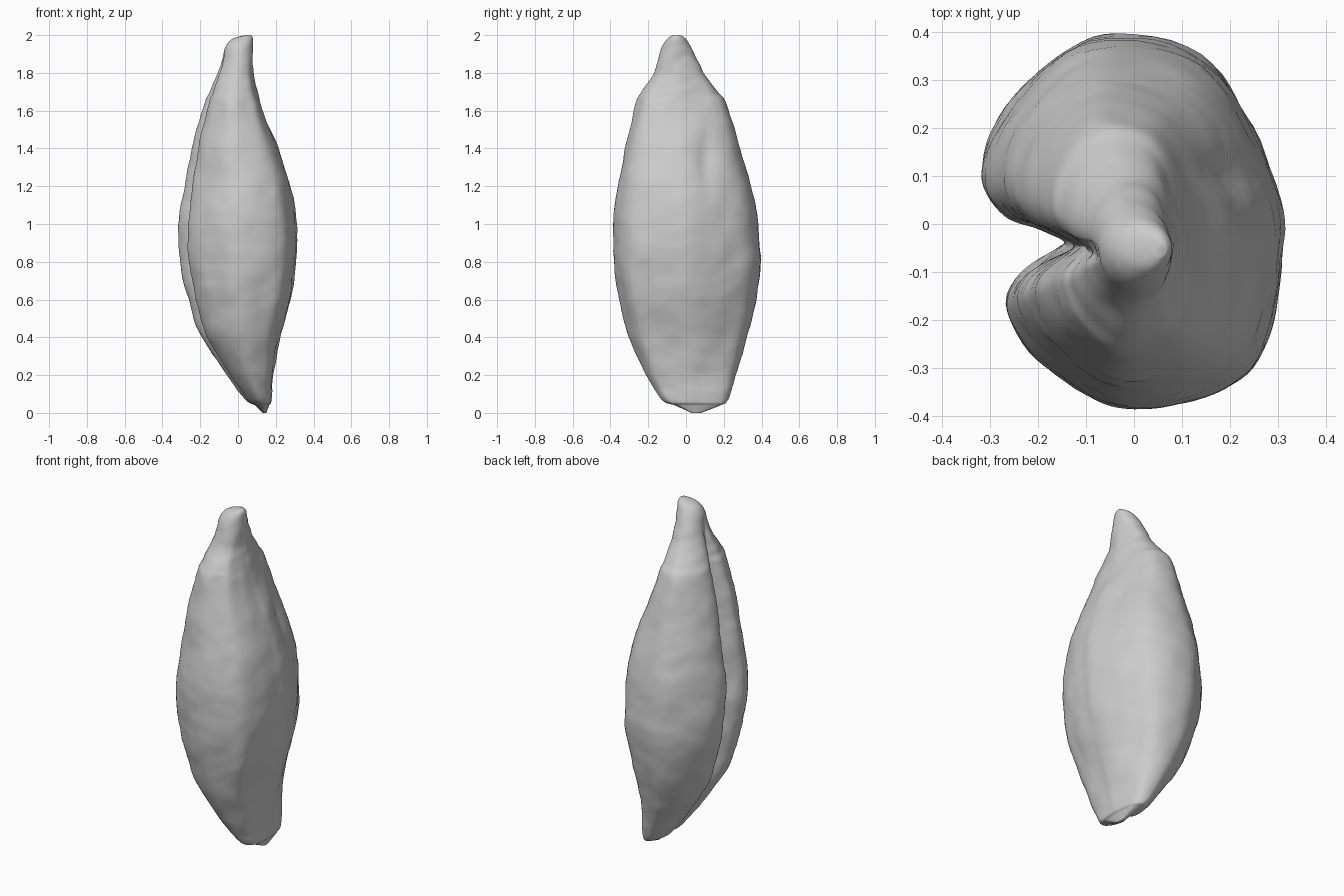
import bpy
import bmesh
import math
from mathutils import Vector, noise

default_cube = bpy.data.objects.get("Cube")
if default_cube:
    bpy.data.objects.remove(default_cube, do_unlink=True)

SIDES_PER_SPAN = 6
RINGS_PER_SPAN = 7

# Outline of the grain by height: z, x min, x max, y min, y max
OUTLINE = [
    (0, .13, .15, .03, .08),
    (.04, .09, .165, -.06, .18),
    (.07, .04, .18, -.13, .22),
    (.2, -.06, .185, -.21, .26),
    (.4, -.19, .22, -.3, .32),
    (.6, -.265, .275, -.355, .365),
    (.8, -.305, .305, -.38, .39),
    (1, -.31, .305, -.39, .375),
    (1.2, -.28, .275, -.36, .34),
    (1.4, -.245, .21, -.32, .28),
    (1.63, -.18, .125, -.265, .215),
    (1.7, -.15, .1, -.235, .165),
    (1.8, -.11, .085, -.17, .09),
    (1.93, -.07, .08, -.13, .03),
    (1.98, -.03, .08, -.1, 0),
    (2, .04, .07, -.07, -.03),
]

# Cross-section at the widest height, with the crease between two lobes
SECTION = [
    (.31, .03), (.25, .2), (.14, .35), (-.06, .395), (-.2, .32),
    (-.29, .2), (-.31, .1), (-.27, .03), (-.2, 0), (-.14, -.035),
    (-.19, -.07), (-.25, -.12), (-.26, -.18), (-.2, -.28),
    (-.08, -.365), (.02, -.39), (.13, -.37), (.24, -.315),
    (.29, -.2), (.31, -.07),
]


def spline(points, steps, closed):
    """Sample a smooth curve that passes through all points."""
    points = [Vector(p) for p in points]
    count = len(points)

    def at(i):
        return points[i % count] if closed else points[max(0, min(count - 1, i))]

    samples = []
    for i in range(count if closed else count - 1):
        a, b, c, d = (at(i + k) for k in (-1, 0, 1, 2))
        for s in range(steps):
            t = s / steps
            tangent_in, tangent_out = (c - a) / 2, (d - b) / 2
            samples.append(b + tangent_in * t
                           + ((c - b) * 3 - tangent_in * 2 - tangent_out) * t ** 2
                           + ((b - c) * 2 + tangent_in + tangent_out) * t ** 3)
    if not closed:
        samples.append(points[-1])
    return samples


def smoothstep(low, high, value):
    t = max(0, min(1, (value - low) / (high - low)))
    return t * t * (3 - 2 * t)


def bump(value, centre, width):
    return math.exp(-((value - centre) / width) ** 2)


def surface_relief(p):
    """Outward offset: fine wrinkles, a groove and a shallow germ hollow."""
    wrinkles = .009 * noise.noise(Vector((p.x * 7, p.y * 7, p.z * 6)))
    wrinkles += .004 * noise.noise(Vector((p.x * 12, p.y * 12, p.z * 22)))
    wrinkles *= smoothstep(0, .15, p.z) * smoothstep(2, 1.9, p.z) if p.z < 1.9 else .3
    outer_side = smoothstep(0, .12, p.x)
    groove = -.02 * bump(p.y, .11, .04) * bump(p.z, 1.33, .16)
    hollow = -.015 * bump(p.y, -.02, .1) * bump(p.z, 1.55, .09)
    return wrinkles + outer_side * (groove + hollow)


def build_grain():
    bm = bmesh.new()
    section = [Vector((p.x / .31, p.y / .39))
               for p in spline(SECTION, SIDES_PER_SPAN, True)]
    outline = []
    for row in spline(OUTLINE, RINGS_PER_SPAN, False):
        outline.append(tuple(row))

    # Rings follow the outline; the crease fades out into the tip
    rings = []
    for z, x_min, x_max, y_min, y_max in outline:
        fade = smoothstep(1.62, 1.95, z)
        ring = []
        for p in section:
            q = p * (1 + fade * (1 / p.length - 1))
            x = (x_min + x_max) / 2 + q.x * (x_max - x_min) / 2
            y = (y_min + y_max) / 2 + q.y * (y_max - y_min) / 2
            ring.append(bm.verts.new((x, y, z)))
        rings.append(ring)

    # Skin the rings and close both ends
    for lower, upper in zip(rings, rings[1:]):
        for i in range(len(lower)):
            j = (i + 1) % len(lower)
            bm.faces.new((lower[i], lower[j], upper[j], upper[i]))
    bm.faces.new(list(reversed(rings[0])))
    bm.faces.new(rings[-1])

    # Press the relief into the skin
    bm.normal_update()
    offsets = [(v, v.normal * surface_relief(v.co)) for v in bm.verts]
    for v, offset in offsets:
        v.co += Vector((offset.x, offset.y, 0))

    mesh = bpy.data.meshes.new("grain_kernel")
    bm.to_mesh(mesh)
    bm.free()
    grain = bpy.data.objects.new("grain_kernel", mesh)
    bpy.context.collection.objects.link(grain)
    return grain


def make_material(name, colour):
    material = bpy.data.materials.new(name)
    material.use_nodes = True
    material.diffuse_color = colour
    shader = material.node_tree.nodes["Principled BSDF"]
    shader.inputs["Base Color"].default_value = colour
    shader.inputs["Roughness"].default_value = .8
    return material


grain_kernel = build_grain()
grain_kernel.data.materials.append(make_material("pale_grey", (.6, .6, .6, 1)))
for polygon in grain_kernel.data.polygons:
    polygon.use_smooth = True
